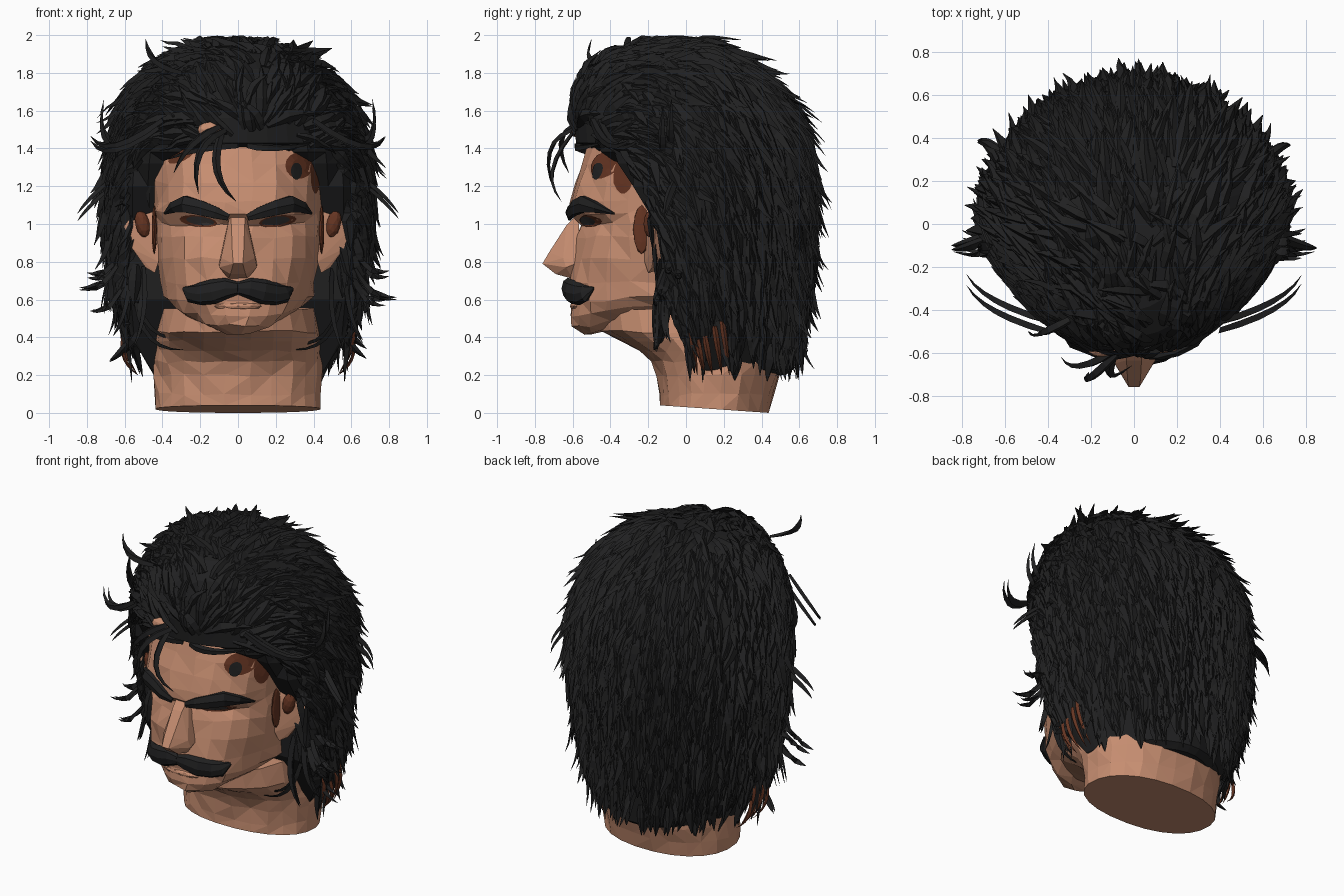
import bpy, bmesh, math, random
from mathutils import Vector, Matrix
from mathutils.bvhtree import BVHTree

random.seed(7)
if "Cube" in bpy.data.objects:
    bpy.data.objects.remove(bpy.data.objects["Cube"])


def material(name, rgb):
    m = bpy.data.materials.new(name)
    m.use_nodes = True
    m.diffuse_color = (*rgb, 1)
    m.node_tree.nodes["Principled BSDF"].inputs["Base Color"].default_value = (*rgb, 1)
    return m


SKIN = material("skin", (0.57, 0.27, 0.165))
HAIR = material("black hair", (0.0145, 0.0145, 0.015))
BROWN = material("dark brown", (0.13, 0.035, 0.016))
GREY = material("eye grey", (0.05, 0.045, 0.045))


def finish(name, bm, mat):
    bmesh.ops.recalc_face_normals(bm, faces=bm.faces)
    mesh = bpy.data.meshes.new(name)
    bm.to_mesh(mesh)
    mesh.materials.append(mat)
    ob = bpy.data.objects.new(name, mesh)
    bpy.context.collection.objects.link(ob)
    tree = BVHTree.FromBMesh(bm)
    bm.free()
    return tree


def bridge(bm, rings):
    """Skin a list of equal vertex rings and cap both ends."""
    n = len(rings[0])
    for a, b in zip(rings, rings[1:]):
        for i in range(n):
            j = (i + 1) % n
            bm.faces.new((a[i], a[j], b[j], b[i]))
    bm.faces.new(rings[0][::-1])
    bm.faces.new(rings[-1])


def loft(name, rows, mat, yc, n, power=2.0, tweak=None):
    """Stack oval sections (z, half width, front y, back y, front limit)."""
    bm = bmesh.new()
    rings = []
    for z, w, yf, yb, limit in rows:
        ring = []
        for i in range(n):
            a = math.tau * (i + 0.5) / n
            s, c = math.sin(a), math.cos(a)
            x = math.copysign(abs(s) ** (2 / power), s) * w
            d = math.copysign(abs(c) ** (2 / power), c)
            y = yc + d * ((yb - yc) if d > 0 else (yc - yf))
            p = Vector((x, max(y, limit), z))
            ring.append(bm.verts.new(tweak(p) if tweak else p))
        rings.append(ring)
    bridge(bm, rings)
    bmesh.ops.triangulate(bm, faces=bm.faces)
    return finish(name, bm, mat)


def tube(bm, pts, outs, widths, thick, sides=3):
    """Tapered strip with its flat side against the surface."""
    rings = []
    for k, p in enumerate(pts):
        t = (pts[min(k + 1, len(pts) - 1)] - pts[max(k - 1, 0)]).normalized()
        side = t.cross(outs[k]).normalized()
        up = side.cross(t)
        rings.append([bm.verts.new(p + side * widths[k] * math.cos(a) + up * widths[k] * thick * math.sin(a))
                      for a in (math.pi / 2 + math.tau * i / sides for i in range(sides))])
    bridge(bm, rings)


def bezier(a, b, c, steps=6):
    a, b, c = Vector(a), Vector(b), Vector(c)
    return [a * (1 - t) ** 2 + b * 2 * t * (1 - t) + c * t * t
            for t in (i / steps for i in range(steps + 1))]


def hull(name, points, mat):
    bm = bmesh.new()
    for p in points:
        bm.verts.new(p)
    bmesh.ops.convex_hull(bm, input=bm.verts)
    finish(name, bm, mat)


def blob(name, centre, size, tilt, mat):
    bm = bmesh.new()
    m = (Matrix.Translation(centre) @ Matrix.Rotation(tilt, 4, 'Y')
         @ Matrix.Diagonal((*size, 1)))
    bmesh.ops.create_icosphere(bm, subdivisions=2, radius=1, matrix=m)
    finish(name, bm, mat)


def roughen(p, r):
    return p + Vector([random.uniform(-r, r) for _ in range(3)])


# Head with sunken eye sockets, a rising jaw line and uneven facets
def face_shape(p):
    if p.y < -0.2:
        d = ((abs(p.x) - 0.2) / 0.15) ** 2 + ((p.z - 0.99) / 0.07) ** 2
        p.y += 0.05 * math.exp(-d)
    if p.z < 0.6:
        p.z += min(0.3, max(0, p.y + 0.5)) * (0.7 - p.z)
    return roughen(p, .011)


face = loft("head", [
    (.42, .15, -.53, -.2, -1), (.46, .27, -.6, 0, -1), (.52, .35, -.61, .1, -1),
    (.59, .4, -.6, .2, -1), (.69, .41, -.61, .3, -1), (.82, .43, -.6, .35, -1),
    (.93, .44, -.59, .4, -1), (1, .445, -.58, .42, -1), (1.06, .45, -.62, .45, -1),
    (1.12, .455, -.62, .45, -1), (1.22, .46, -.59, .48, -1), (1.32, .46, -.555, .48, -1),
    (1.45, .46, -.51, .45, -1), (1.65, .4, -.4, .35, -1), (1.8, .2, -.2, .2, -1)],
    SKIN, -.08, 24, 2.25, face_shape)


# Neck, its base cut at a slight slope
def neck_shape(p):
    if p.z < 0.01:
        p.z = 0.04 * max(0, min(1, (0.44 - p.y) / 0.58))
        return p
    return roughen(p, .009)


loft("neck", [
    (0, .44, -.14, .44, -1), (.1, .44, -.145, .46, -1), (.2, .445, -.15, .5, -1),
    (.27, .45, -.18, .5, -1), (.33, .45, -.25, .5, -1), (.38, .45, -.34, .5, -1),
    (.43, .445, -.45, .5, -1), (.55, .42, -.47, .45, -1)], SKIN, .14, 24, 2.2, neck_shape)


def on_face(x, z, lift=0.006):
    hit = face.ray_cast(Vector((x, -2, z)), Vector((0, 1, 0)))[0]
    return hit + Vector((0, -lift, 0))


def plate(name, cx, cz, rx, rz, mat, lift, slant=0):
    """Thin painted oval that follows the face."""
    bm = bmesh.new()
    mid = bm.verts.new(on_face(cx, cz, lift))
    rings = []
    for r in (.5, 1):
        rings.append([bm.verts.new(on_face(cx + r * rx * math.cos(a),
                                           cz + r * (rz * math.sin(a) + slant * rx * math.cos(a)), lift))
                      for a in (math.tau * i / 14 for i in range(14))])
    inner, outer = rings
    for i in range(14):
        bm.faces.new((mid, inner[i - 1], inner[i]))
        bm.faces.new((inner[i - 1], outer[i - 1], outer[i], inner[i]))
    finish(name, bm, mat)


# Nose and lower lip
hull("nose", [(s * x, y, z) for s in (-1, 1) for x, y, z in (
    (.04, -.57, 1.06), (.035, -.635, .99), (.03, -.725, .85), (.025, -.76, .79),
    (.09, -.65, .82), (.1, -.635, .77), (.04, -.69, .735), (.1, -.56, .8), (.05, -.6, .71))], SKIN)
blob("lower_lip", (0, -.585, .565), (.13, .03, .022), 0, SKIN)

# Ears, eyes, brows, moustache halves
OUT = Vector((0, -1, 0))
for s, tag in ((1, "left"), (-1, "right")):
    hull(tag + "_ear", [(s * x, y, z) for x, y, z in (
        (.42, -.22, .8), (.44, -.2, .74), (.49, -.18, .77), (.56, -.17, .87), (.6, -.16, .98),
        (.6, -.15, 1.06), (.55, -.16, 1.1), (.46, -.19, 1.09), (.42, -.22, 1.02),
        (.48, -.08, .78), (.58, -.08, 1.05))], SKIN)
    blob(tag + "_ear_hollow", (s * .505, -.19, 1.0), (.04, .035, .075), s * .25, BROWN)
    blob(tag + "_sideburn_base", (s * .443, -.235, .97), (.014, .045, .13), 0, BROWN)
    plate(tag + "_eye_rim", s * .21, 1.015, .1, .03, BROWN, .006, s * .12)
    plate(tag + "_eye", s * .2, 1.016, .075, .022, GREY, .01, s * .12)
    bm = bmesh.new()
    pts = [on_face(s * x, z, .02) for x, z in (
        (.05, 1.035), (.12, 1.06), (.2, 1.085), (.28, 1.105), (.34, 1.09), (.39, 1.055))]
    tube(bm, pts, [OUT] * 6, (.02, .036, .045, .05, .034, .006), .6, 6)
    finish(tag + "_brow", bm, HAIR)
    bm = bmesh.new()
    pts = [on_face(s * x, z, .015) for x, z in (
        (0, .66), (.06, .66), (.13, .642), (.2, .63), (.25, .632), (.29, .66))]
    tube(bm, pts, [OUT] * 6, (.034, .055, .066, .06, .048, .008), .6, 8)
    finish(tag + "_moustache", bm, HAIR)

# Scar on the left temple, brown hairline edges and bare patch
plate("temple_mark", .325, 1.31, .075, .07, BROWN, .007)
plate("temple_mark_centre", .31, 1.28, .03, .045, HAIR, .012)
plate("left_temple_shade", .41, 1.26, .025, .1, BROWN, .006)
plate("right_hairline_shade", -.3, 1.36, .07, .03, BROWN, .006, .4)
blob("hairline_patch", (-.15, -.585, 1.5), (.065, .035, .04), 0, SKIN)

# Hair volume, open at the face by the front limit
scalp = loft("hair_volume", [
    (.2, .4, -.5, .53, .12), (.23, .46, -.5, .57, .1), (.4, .57, -.5, .59, .0),
    (.6, .63, -.5, .62, -.12), (.8, .66, -.5, .64, -.13), (1, .69, -.55, .66, -.16),
    (1.2, .69, -.55, .66, -.28), (1.32, .68, -.55, .65, -.36), (1.38, .67, -.57, .645, -.45),
    (1.43, .66, -.585, .635, -1), (1.56, .63, -.595, .58, -1), (1.7, .56, -.575, .48, -1),
    (1.82, .45, -.525, .35, -1), (1.9, .31, -.4, .22, -1), (1.95, .13, -.17, .11, -1)],
    HAIR, .05, 36, 1.88)

# Locks sweep away from the parting, then fall
PART = Vector((.1, -.6, 1.4))
locks, auburn = bmesh.new(), bmesh.new()
TAPER = (.5, .9, 1, .85, .5, .06)
made = 0
while made < 2100:
    aim = Vector((random.gauss(0, 1), random.gauss(0, 1), random.gauss(.3, .8))).normalized()
    p, n, _, _ = scalp.ray_cast(Vector((0, .05, random.uniform(.3, 1.5))), aim)
    if p is None or n.z < -.5 or (p.z < 1.4 and n.y < -.6 and abs(p.x) < .5):
        continue
    made += 1
    step = random.uniform(.03, .065)
    flick = random.uniform(.0, .05) if random.random() < .85 else random.uniform(.05, .1)
    if n.y < -.3:
        flick *= .3
    wander = Vector([random.uniform(-.5, .5) for _ in range(3)])
    pts, outs = [], []
    for k in range(6):
        q = p + n * (.004 + .02 * min(k, 2) / 2 + flick * (k / 5) ** 2)
        q.z = min(q.z, 1.985)
        pts.append(q)
        outs.append((n + wander * .6).normalized())
        away = p - PART
        d = away.normalized() + wander + Vector((0, 0, -2.5 * max(0, away.length - .45)))
        d = (d - n * d.dot(n)).normalized()
        p = p + d * step
        near, nn, _, _ = scalp.find_nearest(p)
        if nn.z > -.5 and p.z > .23:
            p, n = near, nn
    if min(q.z for q in pts) < .16 or any(q.z < 1.37 and q.y < -.42 for q in pts):
        continue
    w = random.uniform(.02, .042)
    tube(locks, pts, outs, [w * t for t in TAPER], .45)


# Loose locks: root, bend, tip
def loose(bm, a, b, c, w):
    pts = bezier(a, b, c)
    outs = [(p - Vector((0, .05, 1))).normalized() for p in pts]
    tube(bm, pts, outs, [w * t for t in (.8, 1, 1, .9, .7, .45, .05)], .5)


SIDE = [((.4, -.48, 1.52), (.7, -.4, 1.3), (.78, -.26, 1.43)),
        ((.62, -.1, 1.4), (.76, -.12, 1.45), (.71, -.1, 1.65)),
        ((.68, -.05, 1.2), (.8, -.1, 1.1), (.85, -.1, 1.03)),
        ((.62, -.1, .78), (.7, -.16, .62), (.84, -.12, .63)),
        ((.6, -.1, .7), (.68, -.16, .54), (.78, -.14, .56)),
        ((.6, -.05, .85), (.72, -.1, .7), (.8, -.05, .74)),
        ((.54, -.1, .62), (.5, -.15, .36), (.29, -.16, .37)),
        ((.5, -.13, .8), (.47, -.2, .55), (.56, -.17, .36)),
        ((.56, -.1, .75), (.58, -.16, .5), (.66, -.1, .38)),
        ((.5, .0, .5), (.6, .0, .35), (.68, .05, .3)),
        ((.46, -.27, 1.3), (.49, -.24, 1.2), (.47, -.2, 1.08)),
        ((.6, .3, 1.3), (.7, .4, 1.2), (.73, .38, 1.1))]
for s in (1, -1):
    for trio in SIDE:
        for _ in range(2):
            j = Vector((0, random.uniform(-.03, .03), random.uniform(-.04, .04)))
            loose(locks, *[Vector((s * x, y, z)) + j for x, y, z in trio], .026)
    # Reddish ends beside the neck
    for y in (.02, .06, .1, .15, .19):
        z = random.uniform(.38, .5)
        loose(auburn, (s * .61, y, z), (s * .63, y + .02, z - .12), (s * .53, y + .04, .2), .018)
FRONT = [((-.07, -.6, 1.5), (-.27, -.8, 1.42), (-.21, -.69, 1.16)),
         ((-.09, -.6, 1.48), (-.17, -.78, 1.26), (-.01, -.66, 1.12)),
         ((-.1, -.6, 1.52), (-.28, -.72, 1.44), (-.34, -.62, 1.27)),
         ((-.3, -.45, 1.8), (-.48, -.55, 1.84), (-.49, -.5, 1.98)),
         ((.05, -.57, 1.42), (.2, -.62, 1.39), (.4, -.44, 1.43)),
         ((.0, -.57, 1.42), (-.2, -.62, 1.42), (-.38, -.42, 1.34))]
for trio in FRONT:
    loose(locks, *trio, .026)
finish("hair_locks", locks, HAIR)
finish("auburn_locks", auburn, BROWN)
